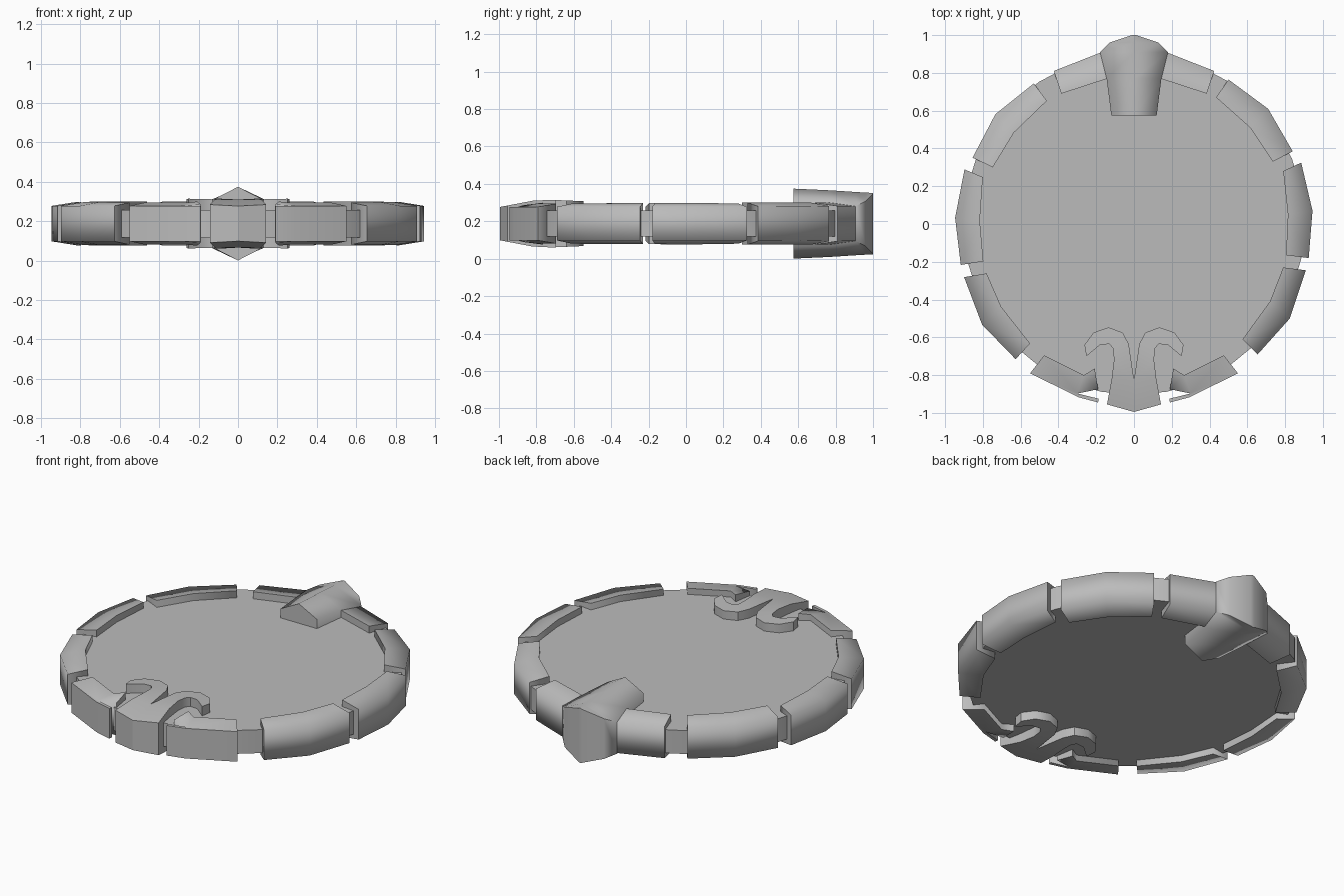
import bpy, bmesh, math
from mathutils import Matrix

cube = bpy.data.objects.get("Cube")
if cube:
    bpy.data.objects.remove(cube)

MID = 0.1875  # height of the symmetry plane

grey = bpy.data.materials.new("plain_grey")
grey.use_nodes = True
grey.diffuse_color = (0.5, 0.5, 0.5, 1)
grey.node_tree.nodes["Principled BSDF"].inputs["Base Color"].default_value = (0.5, 0.5, 0.5, 1)


def finish(name, bm, angle):
    bmesh.ops.recalc_face_normals(bm, faces=bm.faces)
    mesh = bpy.data.meshes.new(name)
    bm.to_mesh(mesh)
    bm.free()
    mesh.materials.append(grey)
    obj = bpy.data.objects.new(name, mesh)
    bpy.context.collection.objects.link(obj)
    bpy.ops.object.select_all(action='DESELECT')
    obj.select_set(True)
    bpy.context.view_layer.objects.active = obj
    if angle:
        bpy.ops.object.shade_smooth_by_angle(angle=math.radians(angle))
    return obj


def slab(name, outline, half_height, angle=85, mirror=False, turn=0):
    """Plan outline extruded both ways from the middle plane, half height varying over the plan."""
    bm = bmesh.new()
    sign = -1 if mirror else 1
    flat = bm.faces.new([bm.verts.new((x, y, 0)) for x, y in outline])
    tris = bmesh.ops.triangulate(bm, faces=[flat])["faces"]
    ext = bmesh.ops.extrude_face_region(bm, geom=tris, use_keep_orig=True)
    top = {v for v in ext["geom"] if isinstance(v, bmesh.types.BMVert)}
    for v in bm.verts:
        h = half_height(v.co.x, v.co.y)
        v.co.z = MID + (h if v in top else -h)
    bmesh.ops.rotate(bm, verts=bm.verts, matrix=Matrix.Rotation(math.radians(turn), 3, 'Z'))
    for v in bm.verts:
        v.co.x *= sign
    return finish(name, bm, angle)


def rim_height(x, y):
    # thick at the inner edge, slightly thinner at the outer edge
    t = (math.hypot(x, y) - 0.81) / 0.13
    return 0.112 - 0.022 * min(max(t, 0), 1)


def horn_height(x, y):
    # thin at the front, thickest where it meets the face
    if y < -0.78:
        return 0.09 + 0.04 * (y + 0.99) / 0.21
    return 0.13 - 0.01 * (y + 0.78) / 0.23


# Main disc
bm = bmesh.new()
bmesh.ops.create_cone(bm, cap_ends=True, segments=32, radius1=0.905, radius2=0.905,
                      depth=0.14, matrix=Matrix.Translation((0, 0, MID)))
finish("disc", bm, 30)

# Rim segments, outer edge then inner edge
rim = {
    "rear_rim": [(0.08, 0.94), (0.17, 0.91), (0.425, 0.81), (0.385, 0.69), (0.14, 0.77), (0.08, 0.79)],
    "upper_rim": [(0.5, 0.765), (0.71, 0.61), (0.84, 0.385), (0.735, 0.33), (0.615, 0.51), (0.435, 0.67)],
    "side_rim": [(0.885, 0.325), (0.945, 0.07), (0.925, -0.18), (0.805, -0.165), (0.815, 0.05), (0.79, 0.28)],
    "lower_rim": [(0.91, -0.245), (0.825, -0.5), (0.655, -0.69), (0.575, -0.61), (0.72, -0.41), (0.79, -0.23)],
    # front piece ends in a notched hook
    "front_rim": [(0.55, -0.79), (0.295, -0.917), (0.19, -0.945), (0.187, -0.925), (0.3, -0.897),
                  (0.19, -0.875), (0.208, -0.765), (0.265, -0.8), (0.475, -0.695)],
}
for name, outline in rim.items():
    loose = name in ("upper_rim", "side_rim", "lower_rim")
    slab("left_" + name, outline, rim_height)
    slab("right_" + name, outline, rim_height, mirror=True, turn=-2.3 if loose else 0)

# Curled horns at the front
horn = [(0, -0.995), (0.143, -0.955), (0.118, -0.82), (0.106, -0.72), (0.11, -0.66), (0.13, -0.635),
        (0.18, -0.64), (0.252, -0.7), (0.262, -0.64), (0.215, -0.575), (0.135, -0.547),
        (0.06, -0.575), (0.028, -0.635), (0, -0.825)]
slab("left_horn", horn, horn_height, 40)
slab("right_horn", horn, horn_height, 40, mirror=True)

# Ridged block at the rear: stations of y, half width, ridge height, side height
stations = [(0.575, 0.12, 0.187, 0.125), (0.77, 0.145, 0.178, 0.118),
            (0.91, 0.18, 0.169, 0.095), (0.96, 0.13, 0.166, 0.12), (1.0, 0.012, 0.164, 0.16)]
bm = bmesh.new()
rings = []
for y, w, ridge, side in stations:
    section = [(0, ridge), (w, side), (w, -side), (0, -ridge), (-w, -side), (-w, side)]
    rings.append([bm.verts.new((x, y, MID + z)) for x, z in section])
for a, b in zip(rings, rings[1:]):
    for i in range(6):
        j = (i + 1) % 6
        bm.faces.new((a[i], a[j], b[j], b[i]))
bm.faces.new(rings[0])
bm.faces.new(rings[-1])
finish("rear_ridge_block", bm, 75)
